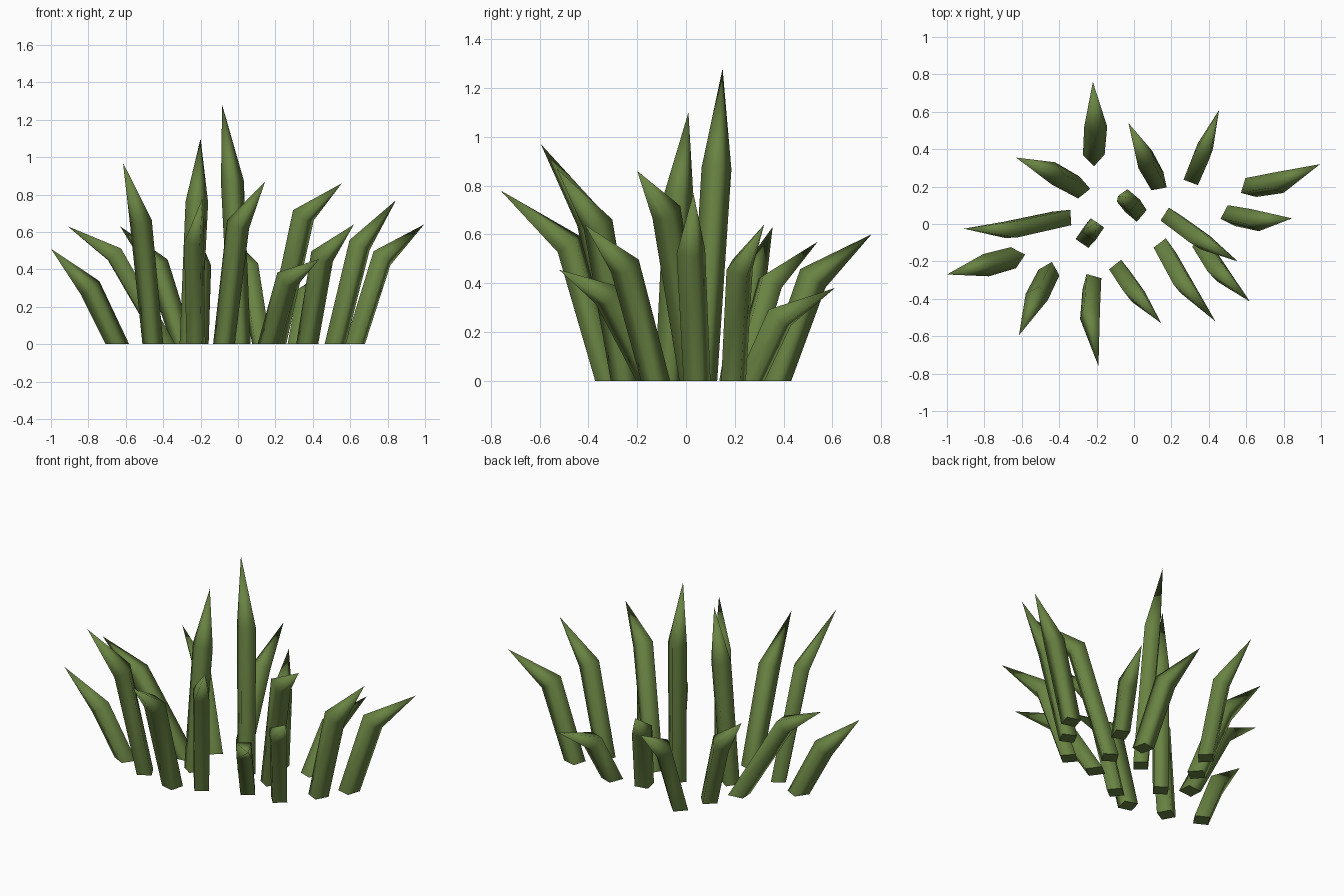
import bpy, bmesh, math
from mathutils import Vector

if "Cube" in bpy.data.objects:
    bpy.data.objects.remove(bpy.data.objects["Cube"])

green = bpy.data.materials.new("grass green")
green.diffuse_color = (0.14, 0.225, 0.055, 1)
green.use_nodes = True
green.node_tree.nodes["Principled BSDF"].inputs["Base Color"].default_value = green.diffuse_color

# each blade: base x, y | bend x, y, z | tip x, y, z | twist in degrees
BLADES = [
    (-.215, .37, -.205, .52, .42, -.22, .76, .60, 0),
    (.32, .265, .37, .385, .26, .455, .61, .38, 45),
    (.125, .23, .06, .345, .40, -.03, .54, .57, 30),
    (-.295, .195, -.43, .27, .42, -.63, .355, .63, 20),
    (-.385, .03, -.66, -.03, .48, -.91, -.025, .63, 45),
    (-.645, -.18, -.79, -.22, .30, -1.0, -.27, .51, 0),
    (-.455, -.26, -.52, -.39, .66, -.615, -.595, .97, 10),
    (-.225, -.32, -.235, -.48, .56, -.19, -.76, .78, 25),
    (-.075, -.25, 0, -.36, .64, .145, -.53, .87, 45),
    (.165, -.14, .265, -.32, .35, .435, -.52, .455, 45),
    (.37, -.125, .45, -.25, .47, .62, -.415, .64, 45),
    (.2, .03, .35, -.08, .69, .555, -.2, .86, 45),
    (.52, .045, .65, .02, .53, .845, .03, .77, 20),
    (.625, .195, .77, .22, .46, .995, .32, .64, 10),
    (.01, .07, -.03, .125, .87, -.085, .15, 1.28, 45),
    (-.255, -.07, -.22, -.03, .76, -.2, .01, 1.10, 45),
]


def grass_blade(name, base, bend, tip, twist, r=0.058):
    d1, d2 = (bend - base).normalized(), (tip - bend).normalized()
    mitre = (d1 + d2).normalized()
    # frame around the stalk: u points outward along the lean, v sideways
    lean = Vector((tip.x - base.x, tip.y - base.y, 0))
    v = d1.cross(lean).normalized()
    u = v.cross(d1).normalized()
    bm = bmesh.new()
    low, mid = [], []
    for k in range(4):
        a = math.radians(twist + 90 * k)
        o = (u * math.cos(a) + v * math.sin(a)) * r
        low.append(bm.verts.new(base + o - d1 * (o.z / d1.z)))      # cut on ground
        o = o * 1.06
        mid.append(bm.verts.new(bend + o - d1 * (o.dot(mitre) / d1.dot(mitre))))
    top = bm.verts.new(tip)
    bm.faces.new(low)
    for k in range(4):
        n = (k + 1) % 4
        bm.faces.new((low[k], low[n], mid[n], mid[k])).smooth = True
        bm.faces.new((mid[k], mid[n], top)).smooth = True
    bmesh.ops.recalc_face_normals(bm, faces=bm.faces)
    # crisp rim around the cut base
    for e in bm.edges:
        e.smooth = not (e.verts[0] in low and e.verts[1] in low)
    me = bpy.data.meshes.new(name)
    bm.to_mesh(me)
    bm.free()
    me.materials.append(green)
    bpy.context.collection.objects.link(bpy.data.objects.new(name, me))


# the tuft
for i, b in enumerate(BLADES):
    grass_blade(f"grass_blade_{i + 1:02d}", Vector((b[0], b[1], 0)),
                Vector(b[2:5]), Vector(b[5:8]), b[8])
